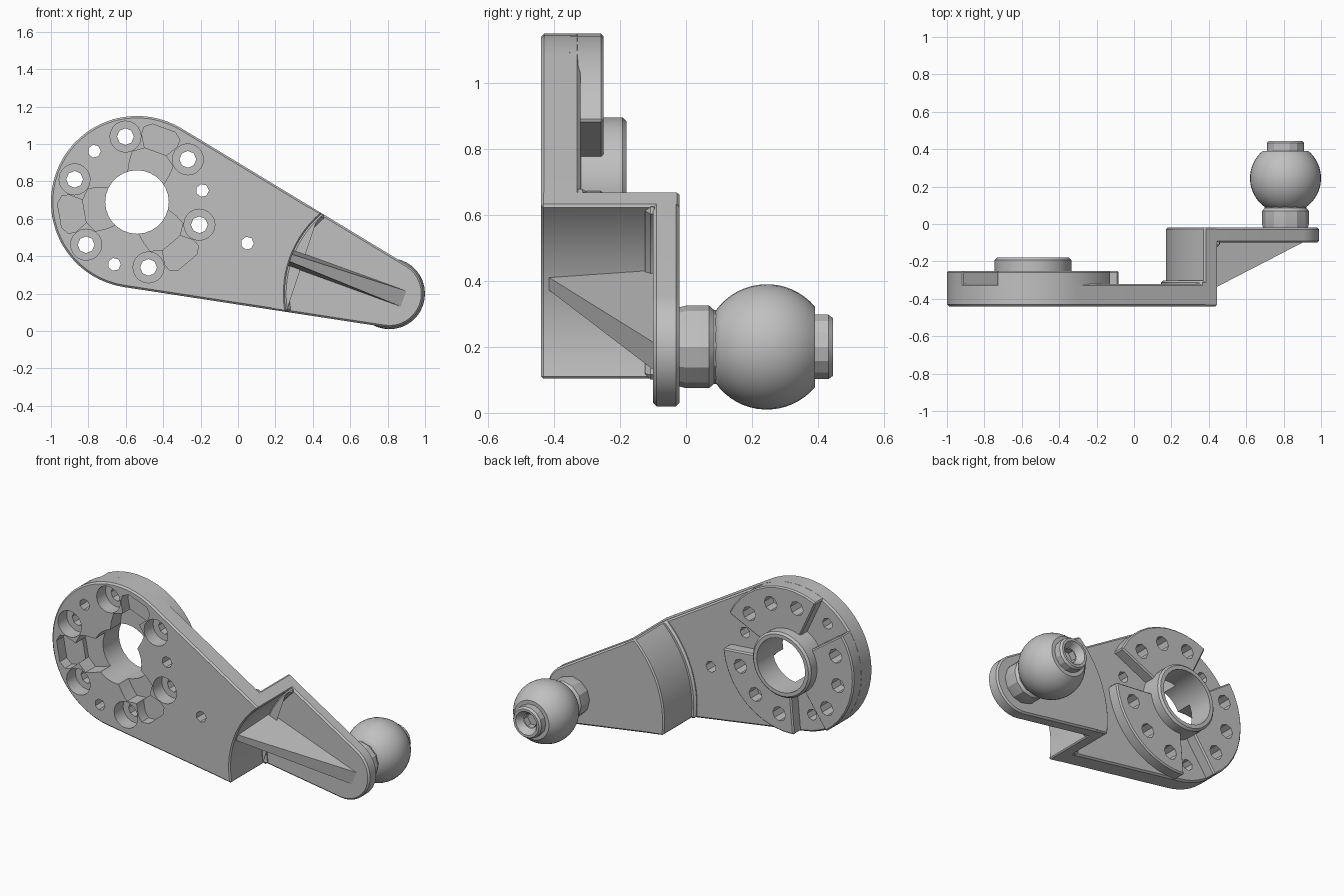
import bpy, bmesh, math
from math import cos, sin, radians, atan2, sqrt, pi
from mathutils import Vector

if "Cube" in bpy.data.objects:
    bpy.data.objects.remove(bpy.data.objects["Cube"], do_unlink=True)

grey = bpy.data.materials.new("plain_grey")
grey.use_nodes = True
colour = (0.53, 0.53, 0.53, 1)
grey.diffuse_color = colour
grey.node_tree.nodes["Principled BSDF"].inputs["Base Color"].default_value = colour

# Layout in the x-z plane: big hub end and small ball end
HUB, HUB_R = Vector((-0.54, 0.69)), 0.46
TIP, TIP_R = Vector((0.81, 0.20)), 0.18
FRONT, PLATE_BACK, PAD_BACK, RING_BACK = -0.44, -0.32, -0.25, -0.18
STEP_FRONT, STEP_BACK = -0.10, -0.02
AXIS = (HUB - TIP).normalized()
AXIS_A = atan2(AXIS.y, AXIS.x)
TILT = math.asin((HUB_R - TIP_R) / (HUB - TIP).length)


def finish(name, bm, bevel=0.0, smooth=30):
    bmesh.ops.recalc_face_normals(bm, faces=bm.faces)
    mesh = bpy.data.meshes.new(name)
    bm.to_mesh(mesh)
    bm.free()
    mesh.materials.append(grey)
    ob = bpy.data.objects.new(name, mesh)
    bpy.context.collection.objects.link(ob)
    if bevel:
        mod = ob.modifiers.new("edge", 'BEVEL')
        mod.width, mod.segments = bevel, 1
        mod.limit_method, mod.angle_limit = 'ANGLE', radians(35)
    bpy.ops.object.select_all(action='DESELECT')
    ob.select_set(True)
    bpy.context.view_layer.objects.active = ob
    if bevel:
        bpy.ops.object.modifier_apply(modifier="edge")
    bpy.ops.object.shade_smooth_by_angle(angle=radians(smooth))
    return ob


def prisms(name, outlines, y0, y1, bevel=0.0):
    """Extrude closed x-z outlines from y0 to y1."""
    bm = bmesh.new()
    for pts in outlines:
        face = bm.faces.new([bm.verts.new((p[0], y0, p[1])) for p in pts])
        new = bmesh.ops.extrude_face_region(bm, geom=[face])["geom"]
        verts = [v for v in new if isinstance(v, bmesh.types.BMVert)]
        bmesh.ops.translate(bm, vec=(0, y1 - y0, 0), verts=verts)
    return finish(name, bm, bevel)


def arc(centre, r, a0, a1, n):
    return [centre + r * Vector((cos(a), sin(a)))
            for a in (a0 + (a1 - a0) * i / n for i in range(n + 1))]


def circle(centre, r, n):
    return arc(centre, r, 0, 2 * pi * (n - 1) / n, n - 1)


def polar(deg, r, t=0.0):
    """Point at radius r along a hub direction, shifted sideways by t."""
    a = radians(deg)
    return HUB + r * Vector((cos(a), sin(a))) + t * Vector((-sin(a), cos(a)))


def cross_arc(r):
    """Arc round the ball end from the lower arm edge to the upper one."""
    spread = math.asin(TIP_R / r) + TILT
    return arc(TIP, r, AXIS_A + spread, AXIS_A - spread, 14)


# Arm: hub plate, curved riser and stepped tip plate
side = pi / 2 + TILT
hub_arc = arc(HUB, HUB_R, AXIS_A - side, AXIS_A + side, 36)
tip_arc = arc(TIP, TIP_R, AXIS_A + side, AXIS_A - side + 2 * pi, 16)
arm_plate = prisms("arm_plate", [hub_arc + cross_arc(0.56)], FRONT, PLATE_BACK, 0.01)
prisms("riser", [cross_arc(0.64) + cross_arc(0.56)[::-1]], FRONT, STEP_BACK, 0.008)
prisms("tip_plate", [cross_arc(0.635)[::-1] + tip_arc], STEP_FRONT, STEP_BACK, 0.01)
prisms("riser_back_fillet", [cross_arc(0.665) + cross_arc(0.62)[::-1]],
       PLATE_BACK - 0.02, PLATE_BACK + 0.018, 0.012)
prisms("riser_front_fillet", [cross_arc(0.57) + cross_arc(0.535)[::-1]],
       STEP_FRONT - 0.025, STEP_FRONT + 0.02, 0.018)

# Triangular stiffening rib, thinner along its crest
bm = bmesh.new()
normal = Vector((-AXIS.y, AXIS.x))
for s, y, w in ((-0.10, -0.09, 0.045), (0.57, -0.42, 0.02), (0.57, -0.09, 0.045)):
    for sign in (-1, 1):
        p = TIP + AXIS * s + normal * w * sign
        bm.verts.new((p.x, y, p.y))
bmesh.ops.convex_hull(bm, input=bm.verts)
finish("rib", bm)

# Raised sector pads and centre ring on the back of the hub
ARMS = (70, 190, 310)
pads = prisms("hub_pads", [
    arc(HUB, HUB_R, radians(a - 45), radians(a + 45), 10)
    + arc(HUB, 0.195, radians(a + 45), radians(a - 45), 8) for a in ARMS],
    PLATE_BACK - 0.04, PAD_BACK, 0.008)
ring = prisms("hub_ring", [circle(HUB, 0.205, 32)], PLATE_BACK - 0.01, RING_BACK, 0.012)

# Cutters: bore, bolt holes, counterbores, blind holes and horn pockets
BOLTS = range(40, 400, 60)
BOLT_R = 0.355
SLOTS = (10, 130, 250)
lobe_in = [(0.13, 0.10), (0.19, 0.112), (0.245, 0.115), (0.285, 0.06)]
lobe_out = [(0.28, 0.058), (0.35, 0.10), (0.39, 0.102), (0.42, 0.065)]


def lobes(half):
    both = [(r, -t) for r, t in half] + half[::-1]
    return [[polar(a, r, t) for r, t in both] for a in ARMS]


cutters = [
    prisms("bore_cutter", [circle(HUB, 0.17, 28)], -0.6, 0),
    prisms("hole_cutter",
           [circle(polar(a, BOLT_R), 0.045, 8) for a in BOLTS]
           + [circle(polar(a, BOLT_R), 0.035, 7) for a in SLOTS]
           + [circle(Vector((0.05, 0.47)), 0.035, 7)], -0.6, 0),
    prisms("counterbore_cutter",
           [circle(polar(a, BOLT_R), 0.083, 20) for a in BOLTS], -0.6, -0.35),
    prisms("blind_hole_cutter",
           [circle(polar(a, BOLT_R), 0.045, 8) for a in ARMS], -0.33, 0),
    prisms("inner_pocket_cutter", lobes(lobe_in), -0.6, FRONT + 0.10),
    prisms("outer_pocket_cutter", lobes(lobe_out), -0.6, FRONT + 0.07),
]
for ob in (arm_plate, pads, ring):
    bpy.context.view_layer.objects.active = ob
    for cutter in cutters:
        mod = ob.modifiers.new("cut", 'BOOLEAN')
        mod.operation, mod.solver, mod.object = 'DIFFERENCE', 'EXACT', cutter
        bpy.ops.object.modifier_apply(modifier="cut")
    bpy.ops.object.select_all(action='DESELECT')
    ob.select_set(True)
    bpy.ops.object.shade_smooth_by_angle(angle=radians(30))
for cutter in cutters:
    bpy.data.objects.remove(cutter, do_unlink=True)


# Ball stud: turned parts about the y direction through the ball end
def lathe(name, profile, steps, smooth):
    bm = bmesh.new()
    verts = [bm.verts.new((TIP.x + r, y, TIP.y)) for r, y in profile]
    edges = [bm.edges.new(pair) for pair in zip(verts, verts[1:])]
    bmesh.ops.spin(bm, geom=verts + edges, cent=(TIP.x, 0, TIP.y),
                   axis=(0, 1, 0), angle=2 * pi, steps=steps)
    bmesh.ops.remove_doubles(bm, verts=bm.verts, dist=0.0005)
    return finish(name, bm, 0, smooth)


BALL_Y, BALL_R = 0.245, 0.19
lathe("stud_neck", [(0, -0.04), (0.115, -0.04), (0.125, 0.0), (0.125, 0.07),
                    (0.112, 0.085), (0.112, 0.11), (0, 0.11)], 12, 25)
a0, a1 = radians(-55), radians(50)
ball = [(BALL_R * cos(a), BALL_Y + BALL_R * sin(a))
        for a in (a0 + (a1 - a0) * i / 16 for i in range(17))]
lathe("ball", [(0, ball[0][1])] + ball + [(0.08, ball[-1][1])], 36, 40)
lathe("stud_end", [(0.1, 0.37), (0.1, 0.432), (0.09, 0.445), (0.075, 0.445),
                   (0.045, 0.405)], 14, 25)
lathe("drive_socket", [(0.046, 0.405), (0.046, 0.365), (0, 0.365)], 6, 25)
